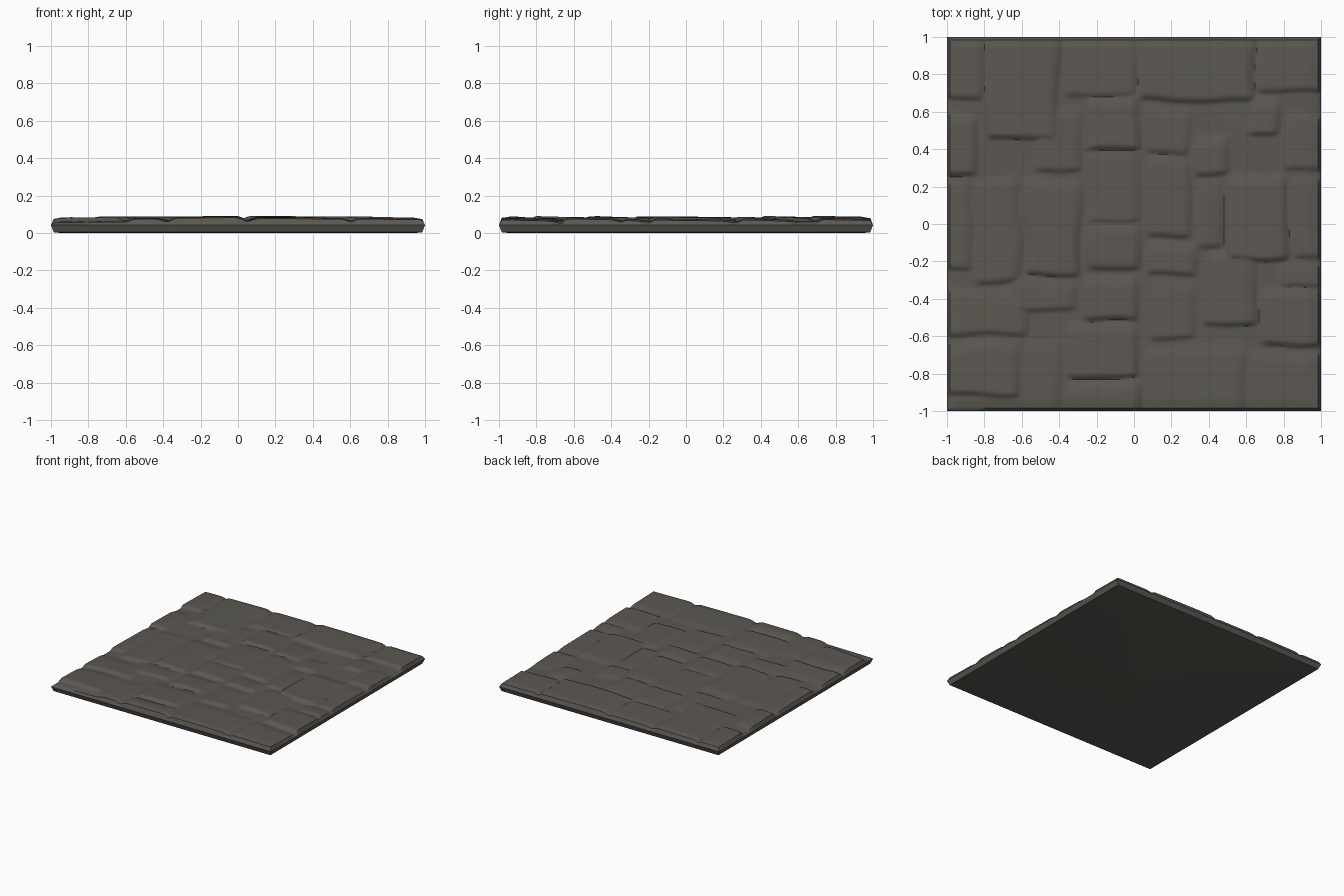
import bpy, bmesh, math
from mathutils import Vector, noise

if "Cube" in bpy.data.objects:
    bpy.data.objects.remove(bpy.data.objects["Cube"])

# Stone outlines: (x0, x1, y0, y1)
STONES = [
    (-1.1, -.79, .66, 1.1), (-.80, -.39, .45, 1.1), (-.37, .02, .68, 1.1),
    (.02, .65, .66, 1.1), (.65, 1.1, .70, 1.1), (-.54, -.27, .28, .64),
    (-.26, .04, .38, .70), (.05, .31, .36, .64), (.32, .52, .26, .48),
    (.60, .78, .47, .70), (.80, 1.1, .28, .60), (-1.1, -.84, .25, .60),
    (-1.1, -.86, -.25, .24), (-.86, -.60, -.32, .25), (-.59, -.28, -.28, .25),
    (-.26, .04, .0, .40), (-.26, .04, -.25, .02), (.05, .31, -.08, .36),
    (.32, .48, -.13, .25), (.48, .83, -.20, .27), (.83, 1.1, -.20, .25),
    (.06, .34, -.28, -.09), (.37, .67, -.55, -.14), (.77, 1.1, -.35, -.2),
    (.67, 1.1, -.65, -.34), (-1.1, -.56, -.60, -.34), (-.66, -.30, -.47, -.28),
    (-.28, .03, -.52, -.27), (.08, .34, -.62, -.30), (-.37, .03, -.83, -.52),
    (-1.1, -.61, -.93, -.62), (-.60, -.38, -1.1, -.62), (-.36, .04, -1.1, -.83),
    (.06, .60, -1.1, -.65), (.61, 1.1, -1.1, -.67),
]
N, HALF = 180, 0.985


def smooth(t):
    t = max(0.0, min(1.0, t))
    return t * t * (3 - 2 * t)


def height(x, y):
    # warp the outlines so the stones look hand cut
    wx = x + .022 * noise.noise(Vector((x * 4, y * 4, 1)))
    wy = y + .022 * noise.noise(Vector((x * 4, y * 4, 7)))
    relief = 0.0
    for i, (x0, x1, y0, y1) in enumerate(STONES):
        if not (x0 < wx < x1 and y0 < wy < y1):
            continue
        ex = smooth(min(wx - x0, x1 - wx) / .055)
        ey = smooth((wy - y0) / .035) * smooth((y1 - wy) / .08)
        v = (wy - y0) / (y1 - y0)
        top = .019 + .004 * math.sin(i * 2.4) - .008 * v   # higher at the front edge
        relief = max(relief, top * math.sqrt(ex * ey))
    crown = .008 * (1 - x * x) + .003 * noise.noise(Vector((x * 2, y * 2, 3)))
    edge = min(HALF - abs(x), HALF - abs(y))
    return .061 + crown + relief - .007 * (1 - smooth(edge / .05))


stone = bpy.data.materials.new("dark_stone")
stone.diffuse_color = (0.105, 0.097, 0.083, 1)
stone.use_nodes = True
stone.node_tree.nodes["Principled BSDF"].inputs["Base Color"].default_value = stone.diffuse_color

# Cobbled top surface
bm = bmesh.new()
bmesh.ops.create_grid(bm, x_segments=N, y_segments=N, size=HALF)
for v in bm.verts:
    v.co.z = height(v.co.x, v.co.y)

# Bulging sides and flat underside
for size, z in ((1.0, .042), (.985, .004), (.95, 0.0)):
    rim = [e for e in bm.edges if e.is_boundary]
    new = bmesh.ops.extrude_edge_only(bm, edges=rim)["geom"]
    ring = [g for g in new if isinstance(g, bmesh.types.BMVert)]
    k = size / max(abs(v.co.x) for v in ring)
    for v in ring:
        v.co = (v.co.x * k, v.co.y * k, z)
bmesh.ops.contextual_create(bm, geom=[e for e in bm.edges if e.is_boundary])
bmesh.ops.recalc_face_normals(bm, faces=bm.faces)

mesh = bpy.data.meshes.new("stone_floor_slab")
bm.to_mesh(mesh)
bm.free()
slab = bpy.data.objects.new("stone_floor_slab", mesh)
bpy.context.collection.objects.link(slab)
mesh.materials.append(stone)
bpy.context.view_layer.objects.active = slab
slab.select_set(True)
bpy.ops.object.shade_smooth_by_angle(angle=math.radians(40))
